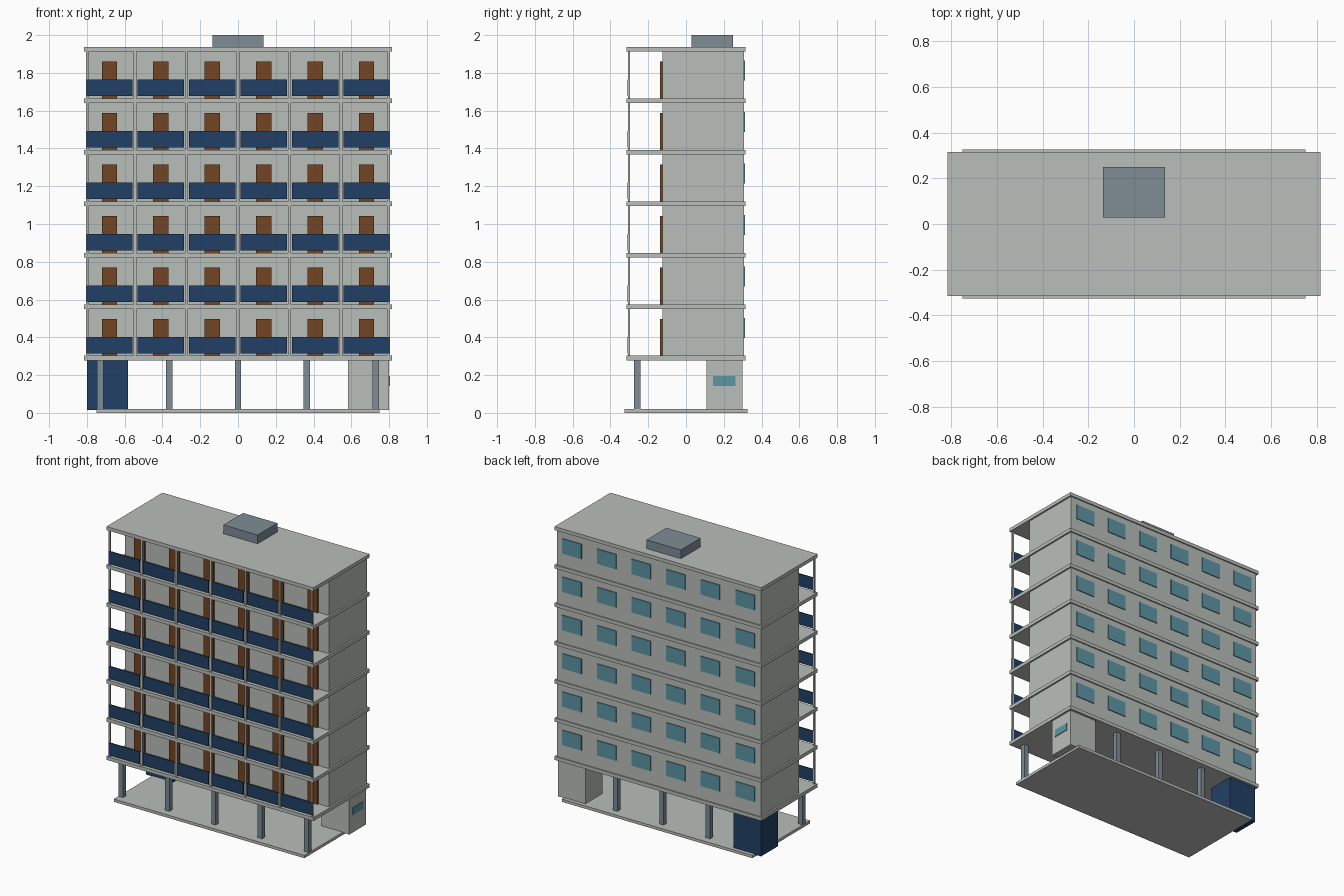
import bpy, bmesh

if "Cube" in bpy.data.objects:
    bpy.data.objects.remove(bpy.data.objects["Cube"])


def mat(name, rgb):
    m = bpy.data.materials.new(name)
    lin = [((c / 255 + 0.055) / 1.055) ** 2.4 for c in rgb]
    m.diffuse_color = (*lin, 1)
    m.use_nodes = True
    m.node_tree.nodes["Principled BSDF"].inputs["Base Color"].default_value = m.diffuse_color
    return m


concrete = mat("concrete", (186, 191, 186))
slate = mat("slate", (126, 140, 149))
navy = mat("navy", (33, 64, 102))
wood = mat("wood_brown", (116, 69, 34))
glass = mat("glass_teal", (92, 150, 166))


def boxes(name, material, items):
    """One object made of boxes, each (x0, x1, y0, y1, z0, z1)."""
    bm = bmesh.new()
    for x0, x1, y0, y1, z0, z1 in items:
        vs = bmesh.ops.create_cube(bm, size=1)["verts"]
        for v in vs:
            v.co = ((x0 + x1) / 2 + v.co.x * (x1 - x0),
                    (y0 + y1) / 2 + v.co.y * (y1 - y0),
                    (z0 + z1) / 2 + v.co.z * (z1 - z0))
    me = bpy.data.meshes.new(name)
    bm.to_mesh(me)
    bm.free()
    me.materials.append(material)
    ob = bpy.data.objects.new(name, me)
    bpy.context.collection.objects.link(ob)
    return ob


STEP, Z0, HALF = 0.2725, 0.29, 0.0125
levels = [Z0 + STEP * i for i in range(7)]          # slab centre heights
floors = levels[:-1]
bays = [STEP * (i - 2.5) for i in range(6)]         # bay centres
lines = [max(-0.797, min(0.797, STEP * (i - 3))) for i in range(7)]

# Ground slab, floor slabs and roof slab
boxes("ground_slab", concrete, [(-0.75, 0.75, -0.325, 0.325, 0, 0.02)])
boxes("floor_slabs", concrete,
      [(-0.815, 0.815, -0.315, 0.315, z - HALF, z + HALF) for z in levels])

# Enclosed storeys behind the balconies
boxes("storey_walls", concrete,
      [(-0.803, 0.803, -0.125, 0.306, z + HALF, z + STEP - HALF) for z in floors])

# Slim balcony posts on the bay lines
boxes("balcony_posts", concrete,
      [(x - 0.007, x + 0.007, -0.308, -0.297, z + HALF, z + STEP - HALF)
       for z in floors for x in lines])

# Balcony panels, doors and rear windows, one per bay
boxes("balcony_panels", navy,
      [(x - 0.122, x + 0.122, -0.311, -0.303, z + 0.024, z + 0.112)
       for z in floors for x in bays])
boxes("balcony_doors", wood,
      [(x - 0.04, x + 0.04, -0.137, -0.125, z + HALF, z + 0.207)
       for z in floors for x in bays])
boxes("rear_windows", glass,
      [(x - 0.075, x + 0.075, 0.305, 0.312, z + 0.107, z + 0.213)
       for z in floors for x in bays])

# Ground floor columns, front and back rows
boxes("ground_columns", slate,
      [(x - 0.017, x + 0.017, y - 0.017, y + 0.017, 0.02, Z0 - HALF)
       for x in (-0.73, -0.365, 0, 0.365, 0.73) for y in (-0.258, 0.258)])

# Ground floor rooms at each end
boxes("entrance_room", concrete, [(0.583, 0.8, 0.108, 0.298, 0.016, Z0 - HALF)])
boxes("entrance_window", glass, [(0.799, 0.805, 0.142, 0.262, 0.142, 0.194)])
boxes("store_room", navy, [(-0.8, -0.583, 0.108, 0.298, 0.016, Z0 - HALF)])

# Rooftop plant housing
boxes("roof_housing", slate, [(-0.135, 0.135, 0.028, 0.25, 1.93, 2.0)])
